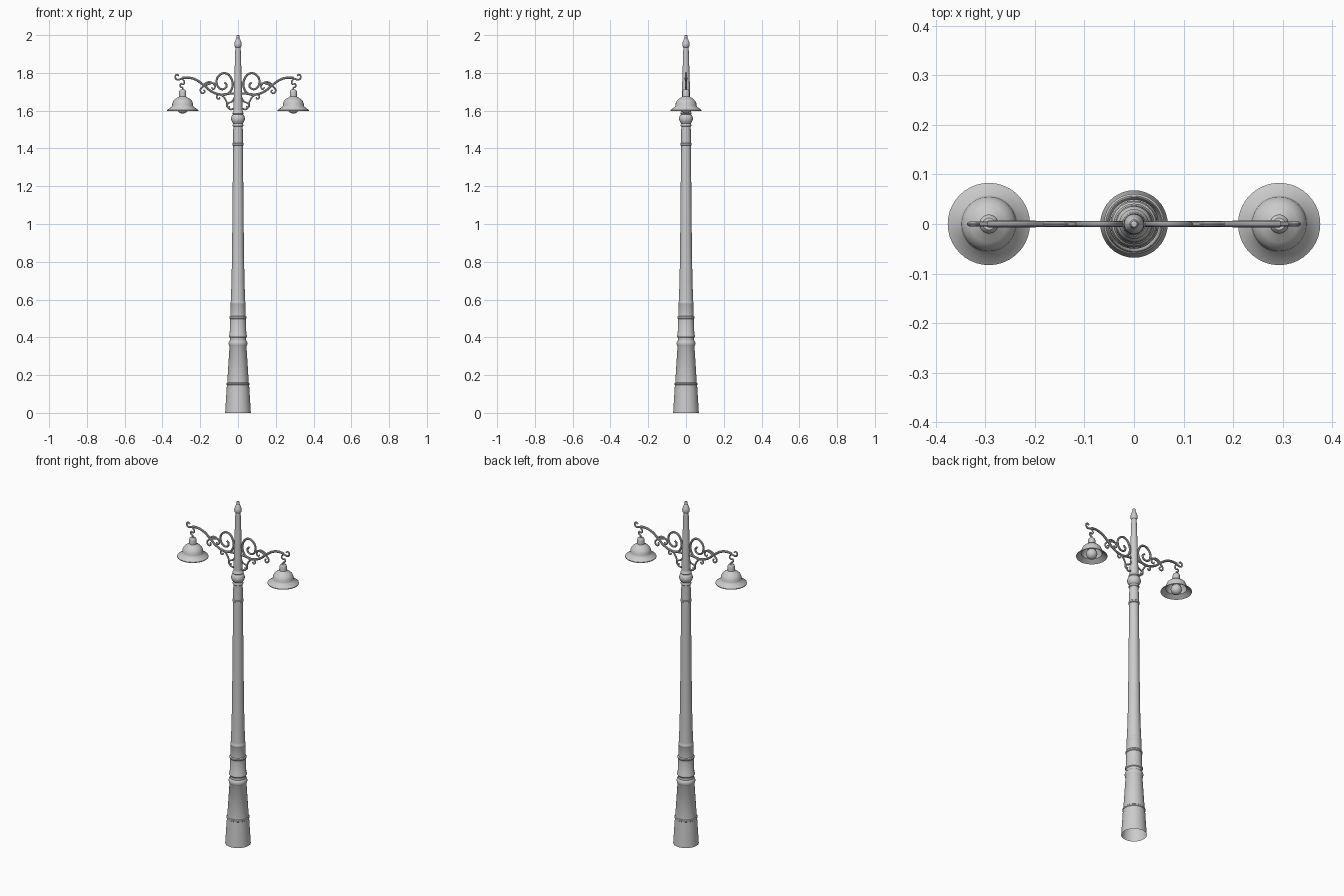
import bpy, bmesh, math
from mathutils import Vector


def activate(ob):
    bpy.ops.object.select_all(action='DESELECT')
    ob.select_set(True)
    bpy.context.view_layer.objects.active = ob


def smooth(ob):
    activate(ob)
    bpy.ops.object.shade_smooth_by_angle(angle=math.radians(35))


def mirror(ob):
    ob.modifiers.new("mirror", 'MIRROR').use_mirror_merge = False


def lathe(name, profile, x=0.0, steps=40):
    """Revolve (radius, z) points about the vertical axis at x."""
    bm = bmesh.new()
    vs = [bm.verts.new((x + r, 0, z)) for r, z in profile]
    es = [bm.edges.new(p) for p in zip(vs, vs[1:])]
    bmesh.ops.spin(bm, geom=vs + es, cent=(x, 0, 0), axis=(0, 0, 1),
                   angle=math.tau, steps=steps, use_duplicate=False)
    bmesh.ops.remove_doubles(bm, verts=bm.verts, dist=1e-5)
    bmesh.ops.recalc_face_normals(bm, faces=bm.faces)
    me = bpy.data.meshes.new(name)
    bm.to_mesh(me)
    bm.free()
    ob = bpy.data.objects.new(name, me)
    bpy.context.collection.objects.link(ob)
    smooth(ob)
    return ob


def bar(name, pts, radius, end=1.0):
    """Round bar through (x, z) points, mirrored to the other side."""
    cu = bpy.data.curves.new(name, 'CURVE')
    cu.dimensions = '3D'
    cu.bevel_depth = radius
    cu.bevel_resolution = 3
    cu.resolution_u = 8
    cu.use_fill_caps = True
    sp = cu.splines.new('BEZIER')
    sp.bezier_points.add(len(pts) - 1)
    for i, (p, (x, z)) in enumerate(zip(sp.bezier_points, pts)):
        p.co = (x, 0, z)
        p.handle_left_type = p.handle_right_type = 'AUTO'
        p.radius = 1 + (end - 1) * i / (len(pts) - 1)
    ob = bpy.data.objects.new(name, cu)
    bpy.context.collection.objects.link(ob)
    activate(ob)
    bpy.ops.object.convert(target='MESH')
    ob = bpy.context.view_layer.objects.active
    smooth(ob)
    mirror(ob)


def ball(name, x, z, r):
    n = 10
    arc = [(r * math.sin(math.pi * i / n), z - r * math.cos(math.pi * i / n))
           for i in range(n + 1)]
    arc[0], arc[-1] = (0, z - r), (0, z + r)
    mirror(lathe(name, arc, x, 20))


# Tapered base with rings, open underneath
lathe("base", [(.068, 0), (.059, .147), (.061, .149), (.061, .156), (.057, .160),
               (.045, .352), (.048, .357), (.050, .367), (.048, .378), (.043, .384),
               (.043, .398), (.047, .403), (.047, .412), (.044, .418), (.042, .497),
               (.045, .501), (.045, .508), (.041, .513), (.039, .575),
               (.041, .579), (.041, .585), (.038, .590), (.038, .600)])
# Main shaft, collar and bulb moulding
lathe("shaft", [(.038, .600), (.034, .70), (.031, .90), (.028, 1.20), (.026, 1.415),
                (.030, 1.418), (.030, 1.426), (.026, 1.430), (.025, 1.515),
                (.028, 1.518), (.028, 1.526), (.025, 1.532), (.032, 1.541),
                (.036, 1.552), (.036, 1.562), (.032, 1.574), (.027, 1.580),
                (.030, 1.584), (.027, 1.592), (.024, 1.60)])
# Upper post and finial
lathe("finial_post", [(.024, 1.60), (.021, 1.72), (.014, 1.935), (.018, 1.94),
                      (.020, 1.950), (.018, 1.960), (.011, 1.980), (.008, 1.985),
                      (.009, 1.992), (.006, 1.999), (0, 2.0)], steps=32)

# Main arm: end hook, sweeping bar, large spiral beside the post
bar("arm", [(.295, 1.773), (.265, 1.775), (.225, 1.765), (.185, 1.738), (.145, 1.705),
            (.10, 1.687), (.055, 1.690), (.032, 1.718), (.032, 1.762), (.065, 1.798),
            (.102, 1.784), (.113, 1.750), (.097, 1.718), (.072, 1.716),
            (.060, 1.735), (.072, 1.750)], .0068, .8)
bar("arm_end_hook", [(.285, 1.774), (.305, 1.767), (.323, 1.765), (.332, 1.778),
                     (.324, 1.791), (.313, 1.785)], .0055, .8)
# Small leaf scrolls branching from the arm
bar("outer_scroll", [(.108, 1.735), (.132, 1.745), (.165, 1.737), (.192, 1.722),
                     (.199, 1.704), (.187, 1.692), (.176, 1.701), (.182, 1.711)], .0052, .8)
bar("inner_scroll", [(.185, 1.738), (.150, 1.752), (.128, 1.740), (.122, 1.722),
                     (.133, 1.714), (.140, 1.724)], .0048, .8)
# Lower bracket with curls at both ends
bar("lower_bracket", [(.020, 1.612), (.040, 1.607), (.054, 1.620), (.062, 1.650),
                      (.085, 1.680), (.105, 1.684), (.112, 1.670),
                      (.101, 1.662), (.095, 1.671)], .0050, .8)
bar("lower_curl", [(.018, 1.672), (.030, 1.650), (.050, 1.640), (.060, 1.628),
                   (.052, 1.616), (.043, 1.624)], .0048, .8)
bar("post_brace", [(.018, 1.692), (.045, 1.690), (.075, 1.687)], .006)

LX = .293
# Hanging hook of each lamp
bar("lamp_hook", [(LX + .004, 1.769), (LX - .009, 1.752), (LX - .003, 1.739), (LX + .010, 1.742),
                  (LX + .012, 1.728), (LX, 1.720), (LX, 1.700)], .0042)
# Bell shade, open below
mirror(lathe("lamp_shade", [(0, 1.712), (.012, 1.711), (.017, 1.706), (.019, 1.700),
                            (.019, 1.675), (.022, 1.672), (.037, 1.664), (.049, 1.652),
                            (.055, 1.638), (.056, 1.626), (.058, 1.621), (.083, 1.603),
                            (.083, 1.599), (.056, 1.617), (.052, 1.637), (.036, 1.660),
                            (0, 1.668)], LX))
# Light bulb and socket
ball("bulb", LX, 1.614, .030)
mirror(lathe("bulb_socket", [(.016, 1.666), (.016, 1.635)], LX, 20))
